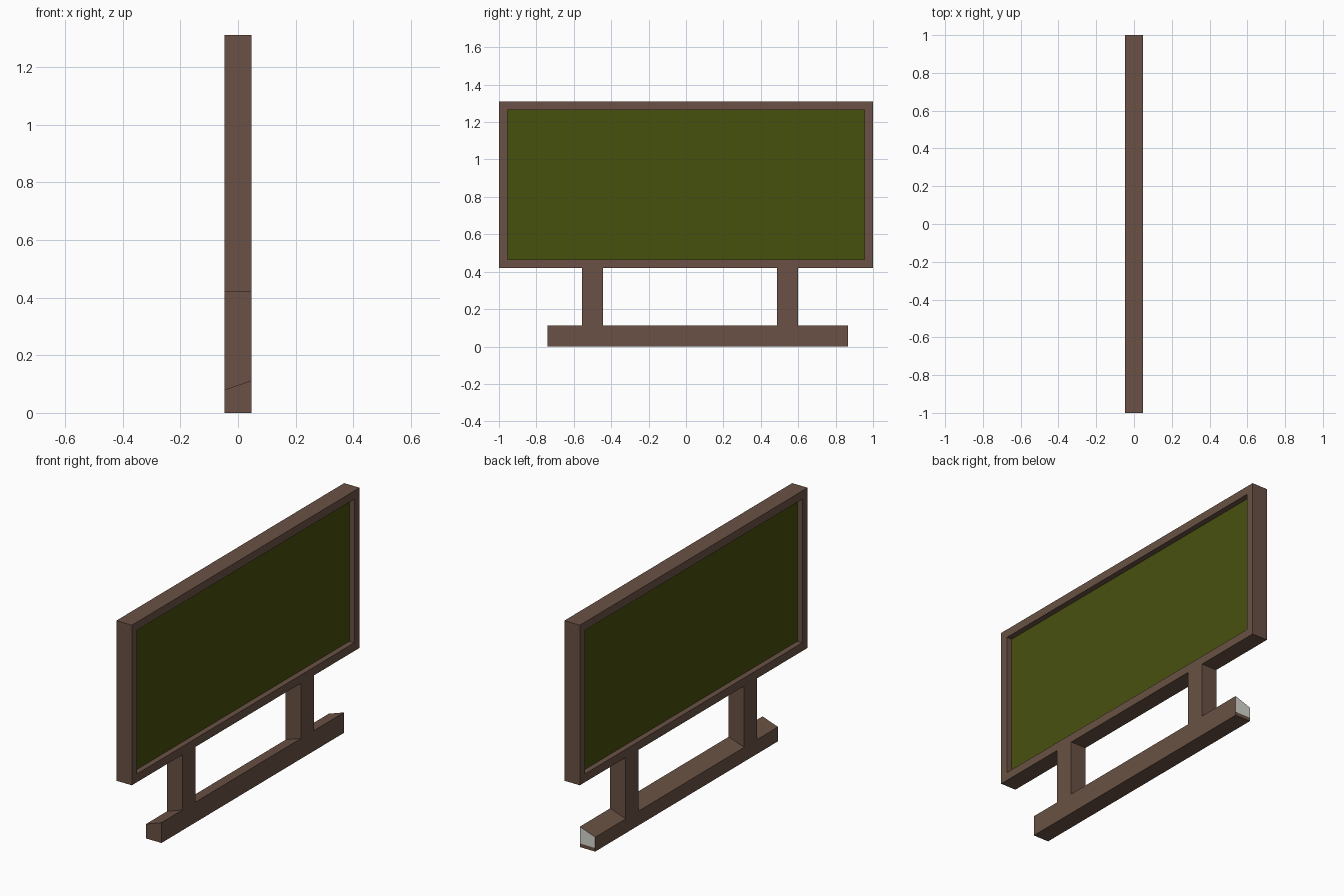
import bpy
import bmesh
from mathutils import Vector

cube = bpy.data.objects.get("Cube")
if cube:
    bpy.data.objects.remove(cube, do_unlink=True)

HALF = 0.0475  # half thickness shared by every part


def material(name, rgb):
    m = bpy.data.materials.new(name)
    m.use_nodes = True
    color = (*rgb, 1.0)
    m.diffuse_color = color
    bsdf = next(n for n in m.node_tree.nodes if n.type == "BSDF_PRINCIPLED")
    bsdf.inputs["Base Color"].default_value = color
    bsdf.inputs["Roughness"].default_value = 0.9
    return m


wood = material("brown wood", (0.144, 0.083, 0.058))
panel = material("olive green panel", (0.064, 0.082, 0.0045))
pale = material("pale grey end", (0.68, 0.68, 0.63))


def box(y0, y1, z0, z1):
    """Full-thickness box as a bmesh."""
    bm = bmesh.new()
    bmesh.ops.create_cube(bm, size=1)
    for v in bm.verts:
        v.co = (v.co.x * 2 * HALF,
                y1 if v.co.y > 0 else y0,
                z1 if v.co.z > 0 else z0)
    bm.normal_update()
    return bm


def finish(bm, name, *mats):
    mesh = bpy.data.meshes.new(name)
    bmesh.ops.recalc_face_normals(bm, faces=bm.faces)
    bm.to_mesh(mesh)
    bm.free()
    for m in mats:
        mesh.materials.append(m)
    obj = bpy.data.objects.new(name, mesh)
    bpy.context.collection.objects.link(obj)
    return obj


# Framed board, with a recessed panel on both broad sides
bm = box(-1, 1, 0.42, 1.31)
sides = [f for f in bm.faces if abs(f.normal.x) > 0.9]
bmesh.ops.inset_individual(bm, faces=sides, thickness=0.065)
for face in bmesh.ops.extrude_discrete_faces(bm, faces=sides)["faces"]:
    inward = -0.031 if face.calc_center_median().x > 0 else 0.031
    bmesh.ops.translate(bm, verts=face.verts, vec=Vector((inward, 0, 0)))
    face.material_index = 1
finish(bm, "framed_board", wood, panel)

# Base rail with a sloping top and one pale end
bm = box(-0.74, 0.865, 0, 0.113)
for v in bm.verts:
    if v.co.z > 0.1 and v.co.x < 0:
        v.co.z = 0.08
bmesh.ops.bisect_plane(bm, geom=bm.verts[:] + bm.edges[:] + bm.faces[:],
                       plane_co=(0, 0, 0.02), plane_no=(0, 0, 1))
bm.normal_update()
for f in bm.faces:
    if f.normal.y > 0.9 and f.calc_center_median().z > 0.02:
        f.material_index = 1
finish(bm, "base_rail", wood, pale)

# Posts, with feet cut to the slope of the rail
for name, y0, y1 in (("front_post", -0.555, -0.443), ("back_post", 0.487, 0.598)):
    bm = box(y0, y1, 0.113, 0.42)
    for v in bm.verts:
        if v.co.z < 0.2 and v.co.x < 0:
            v.co.z = 0.08
    finish(bm, name, wood)
